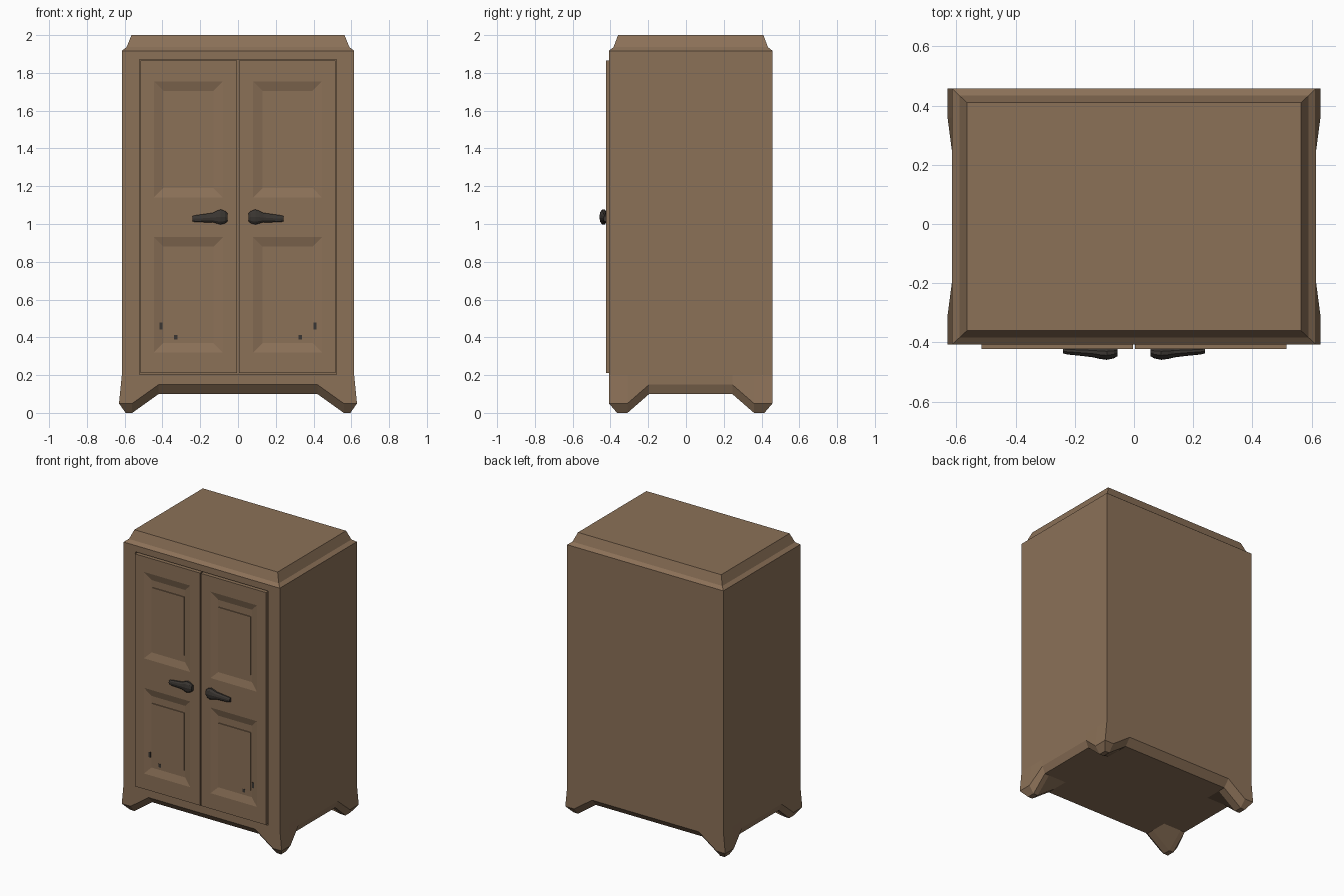
import bpy, bmesh, math
from mathutils import Vector

if "Cube" in bpy.data.objects:
    bpy.data.objects.remove(bpy.data.objects["Cube"])


def material(name, rgb):
    m = bpy.data.materials.new(name)
    m.diffuse_color = (*rgb, 1)
    m.use_nodes = True
    m.node_tree.nodes["Principled BSDF"].inputs["Base Color"].default_value = m.diffuse_color
    return m


WOOD = material("brown_wood", (0.26, 0.165, 0.097))
IRON = material("dark_iron", (0.043, 0.037, 0.032))
CY = 0.025       # centre of the cabinet in depth
FRONT = -0.423   # front plane of the doors


def finish(bm, name, mat):
    bmesh.ops.recalc_face_normals(bm, faces=bm.faces)
    me = bpy.data.meshes.new(name)
    bm.to_mesh(me)
    bm.free()
    me.materials.append(mat)
    ob = bpy.data.objects.new(name, me)
    bpy.context.collection.objects.link(ob)
    return ob


def box(name, lo, hi, mat):
    bm = bmesh.new()
    bmesh.ops.create_cube(bm, size=1)
    for v in bm.verts:
        v.co = [(a + b) / 2 + c * (b - a) for a, b, c in zip(lo, hi, v.co)]
    return finish(bm, name, mat)


# Cabinet body: stacked perimeter loops over a gridded underside with feet
FEET = (0, 1, 4, 5)
PERIM = ([(i, 0) for i in range(5)] + [(5, j) for j in range(5)] +
         [(i, 5) for i in range(5, 0, -1)] + [(0, j) for j in range(5, 0, -1)])


def spread(edge, foot, arch):
    return [-edge, -foot, -arch, arch, foot, edge]


def point(i, j, hx, hy, z):
    return (spread(hx, 0.56, 0.42)[i], CY + spread(hy, 0.335, 0.22)[j], z)


bm = bmesh.new()
grid = {}
for i in range(6):
    for j in range(6):
        foot = i in FEET and j in FEET
        grid[i, j] = bm.verts.new(point(i, j, 0.595, 0.39, 0 if foot else 0.10))
for i in range(5):
    for j in range(5):
        bm.faces.new([grid[i, j], grid[i, j + 1], grid[i + 1, j + 1], grid[i + 1, j]])
prev = [grid[p] for p in PERIM]
loops = [[bm.verts.new(point(i, j, 0.63 if j in FEET else 0.615, 0.433,
                             0.05 if i in FEET and j in FEET else 0.15))
          for i, j in PERIM]]
for hx, hy, z in ((0.615, 0.433, 0.2), (0.615, 0.433, 1.917),
                  (0.59, 0.409, 1.936), (0.564, 0.385, 2.0)):
    loops.append([bm.verts.new(point(i, j, hx, hy, z)) for i, j in PERIM])
for ring in loops:
    for k in range(20):
        n = (k + 1) % 20
        bm.faces.new([prev[k], prev[n], ring[n], ring[k]])
    prev = ring
bm.faces.new(prev)
body = finish(bm, "cabinet_body", WOOD)

# Shallow opening the doors sit in
cutter = box("door_opening_cutter", (-0.521, -0.6, 0.203), (0.521, -0.372, 1.872), WOOD)
cutter.hide_render = True
mod = body.modifiers.new("opening", 'BOOLEAN')
mod.operation = 'DIFFERENCE'
mod.solver = 'EXACT'
mod.object = cutter
bpy.context.view_layer.objects.active = body
bpy.ops.object.modifier_apply(modifier=mod.name)
bpy.data.objects.remove(cutter)


# Doors: slab with two sunk, sloped panels and a raised centre field
def door(side, name):
    xs = (0.004, 0.08, 0.445, 0.515)
    zs = (0.21, 0.32, 0.93, 1.14, 1.755, 1.865)
    bm = bmesh.new()

    def rect(x0, x1, z0, z1, y):
        return [bm.verts.new((side * x, y, z))
                for x, z in ((x0, z0), (x1, z0), (x1, z1), (x0, z1))]

    def bridge(a, b):
        for k in range(4):
            n = (k + 1) % 4
            bm.faces.new([a[k], a[n], b[n], b[k]])

    for i in range(3):
        for j in range(5):
            x0, x1, z0, z1 = xs[i], xs[i + 1], zs[j], zs[j + 1]
            ring = rect(x0, x1, z0, z1, FRONT)
            if i == 1 and j in (1, 3):
                for d, y in ((0.05, 0.015), (0.055, 0.015), (0.055, 0.009)):
                    dz = d if d == 0.05 else 0.1
                    nxt = rect(x0 + d, x1 - d, z0 + dz, z1 - dz, FRONT + y)
                    bridge(ring, nxt)
                    ring = nxt
            bm.faces.new(ring)
    back = rect(xs[0], xs[-1], zs[0], zs[-1], -0.38)
    bm.faces.new(back)
    bridge(rect(xs[0], xs[-1], zs[0], zs[-1], FRONT), back)
    bmesh.ops.remove_doubles(bm, verts=bm.verts, dist=0.0005)
    finish(bm, name, WOOD)


# Handles: round knob end tapering to a lever, lofted along x
def handle(side, name):
    #        x      z mid  half z  front y
    stations = ((0.055, 1.035, 0.022, -0.446), (0.068, 1.036, 0.034, -0.454),
                (0.092, 1.037, 0.042, -0.459), (0.115, 1.036, 0.034, -0.456),
                (0.135, 1.034, 0.026, -0.451), (0.175, 1.031, 0.023, -0.446),
                (0.225, 1.028, 0.019, -0.441), (0.24, 1.028, 0.015, -0.437))
    bm = bmesh.new()
    rings = []
    for x, zc, hz, yf in stations:
        yc, hy = (yf - 0.415) / 2, (-0.415 - yf) / 2
        rings.append([bm.verts.new((side * x, yc + hy * math.cos(a), zc + hz * math.sin(a)))
                      for a in [math.tau * k / 10 for k in range(10)]])
    for a, b in zip(rings, rings[1:]):
        for k in range(10):
            n = (k + 1) % 10
            bm.faces.new([a[k], a[n], b[n], b[k]])
    bm.faces.new(rings[0])
    bm.faces.new(rings[-1])
    finish(bm, name, IRON)


for side, label in ((-1, "left"), (1, "right")):
    door(side, label + "_door")
    handle(side, label + "_handle")
    # Small dark nicks in the lower panels
    for k, (x, z, y, hz) in enumerate(((0.41, 0.46, -0.414, 0.019), (0.33, 0.40, -0.409, 0.012))):
        box(f"{label}_nick_{k + 1}", (side * x - 0.01, y, z - hz),
            (side * x + 0.01, y + 0.008, z + hz), IRON)
